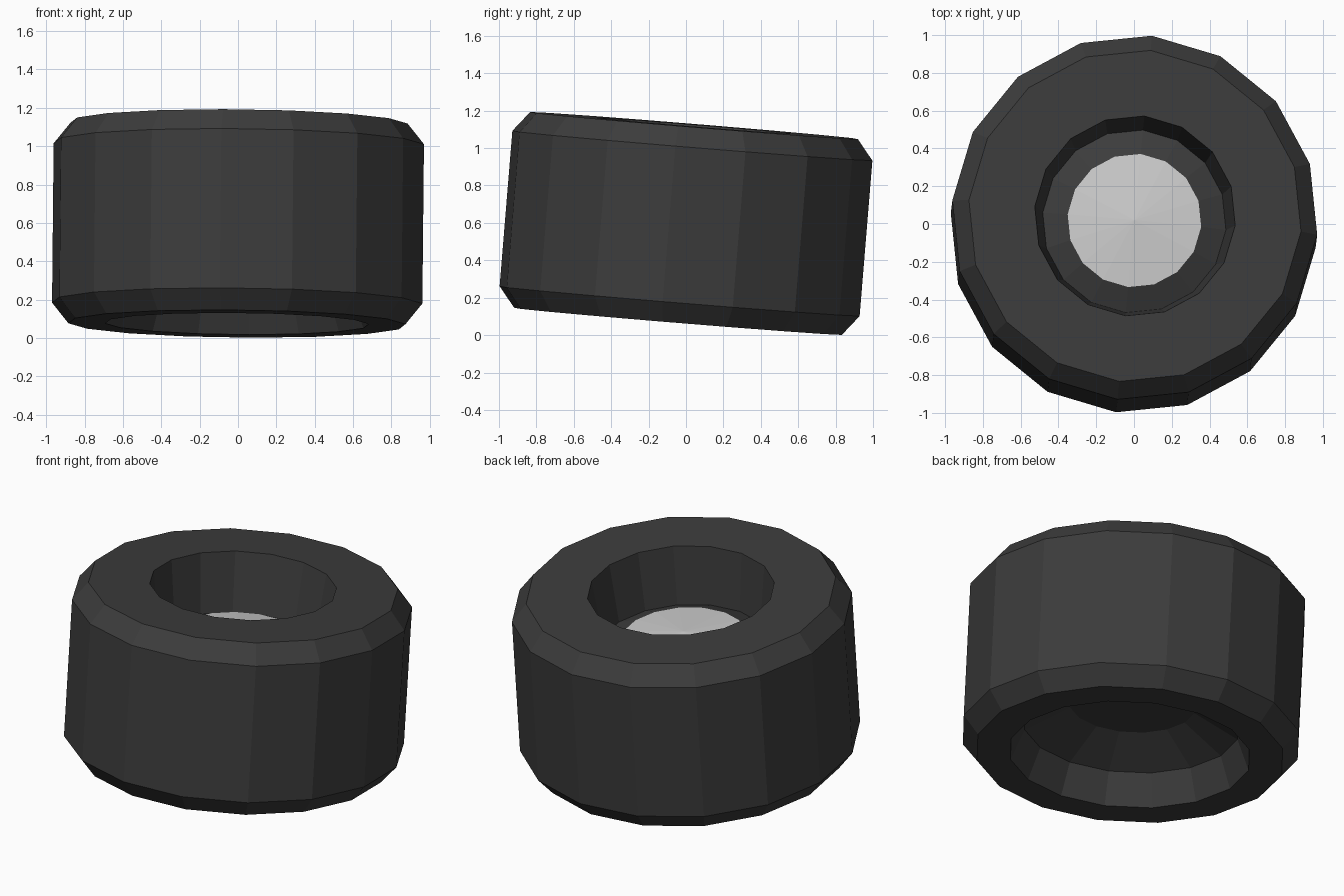
import bpy, bmesh
from math import cos, sin, pi, radians
from mathutils import Matrix, Vector

if "Cube" in bpy.data.objects:
    bpy.data.objects.remove(bpy.data.objects["Cube"])

SIDES = 16
TWIST = radians(-5.4)
# slightly leaning wheel axis
axis = Vector((0.01, 0.082, 1)).normalized()
POSE = Matrix.Translation((0, 0, 0.597)) @ Vector((0, 0, 1)).rotation_difference(axis).to_matrix().to_4x4()


def material(name, v):
    m = bpy.data.materials.new(name)
    m.diffuse_color = (v, v, v, 1)
    m.use_nodes = True
    m.node_tree.nodes["Principled BSDF"].inputs["Base Color"].default_value = m.diffuse_color
    return m


def lathe(name, profile, mat=None):
    """Flat-shaded revolve of (radius, height) points; radius 0 becomes a pole."""
    bm = bmesh.new()
    rings = []
    for r, h in profile:
        n = SIDES if r > 0 else 1
        rings.append([bm.verts.new((r * cos(TWIST + 2 * pi * i / SIDES),
                                    r * sin(TWIST + 2 * pi * i / SIDES), h)) for i in range(n)])
    for a, b in zip(rings, rings[1:]):
        for i in range(SIDES):
            j = (i + 1) % SIDES
            quad = [a[i % len(a)], a[j % len(a)], b[j % len(b)], b[i % len(b)]]
            bm.faces.new(list(dict.fromkeys(quad)))
    bmesh.ops.recalc_face_normals(bm, faces=bm.faces)
    if bm.calc_volume(signed=True) < 0:
        bmesh.ops.reverse_faces(bm, faces=bm.faces)
    bm.transform(POSE)
    me = bpy.data.meshes.new(name)
    bm.to_mesh(me)
    bm.free()
    ob = bpy.data.objects.new(name, me)
    bpy.context.collection.objects.link(ob)
    if mat:
        me.materials.append(mat)
    return ob


# tyre: closed back recess, chamfered tread, front recess up to the hub
lathe("tyre", [(0, -0.21), (0.36, -0.21), (0.617, -0.34), (0.69, -0.525),
               (0.883, -0.525), (0.97, -0.417), (0.97, 0.417), (0.883, 0.525),
               (0.533, 0.525), (0.487, 0.17), (0.355, 0.225), (0, 0.215)],
      material("rubber", 0.045))

# hub cap: shallow cone in the middle of the wheel
lathe("hub_cap", [(0, 0.218), (0.355, 0.226), (0, 0.26)])
